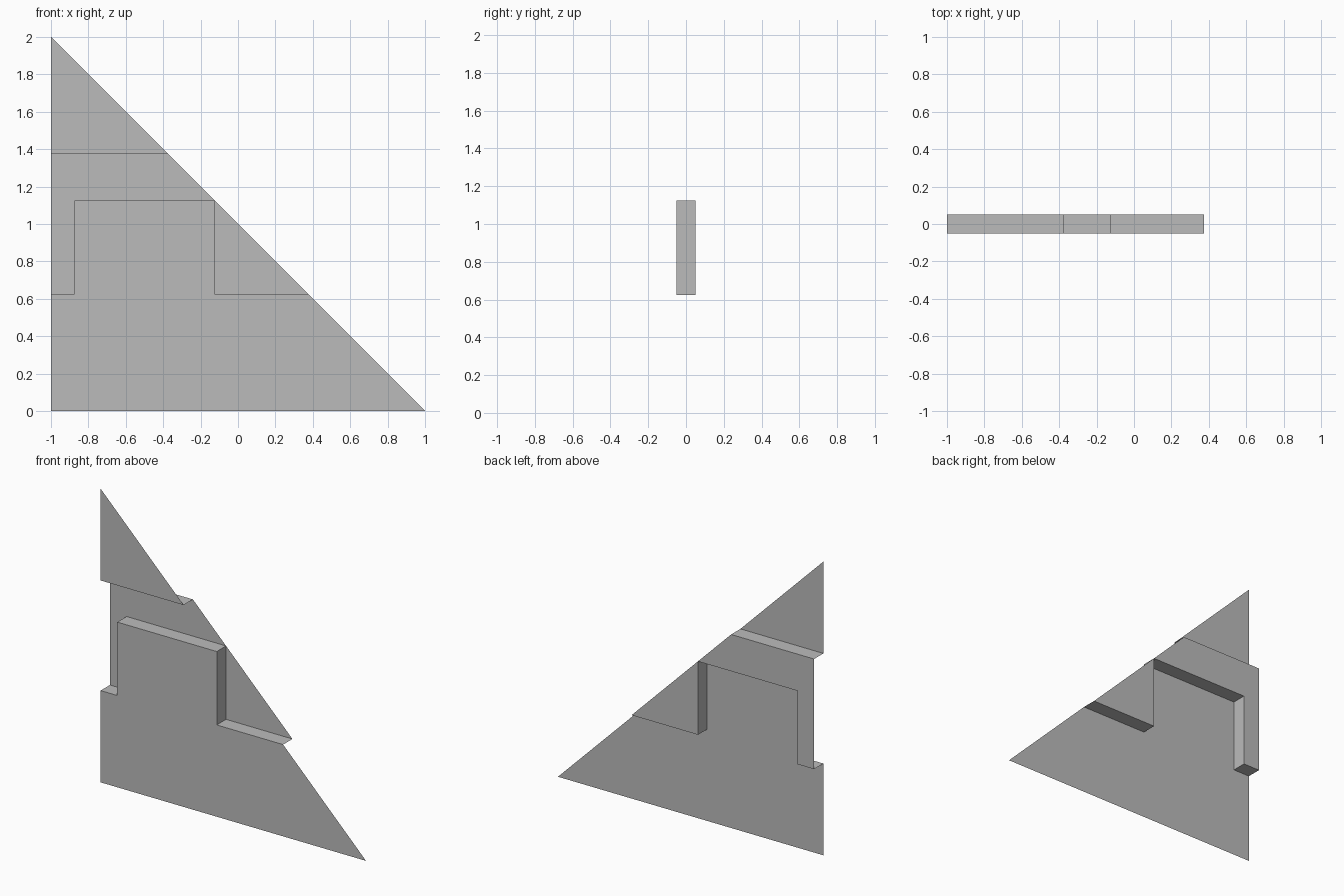
import bpy

cube = bpy.data.objects.get("Cube")
if cube:
    bpy.data.objects.remove(cube, do_unlink=True)

FRONT, BACK = -0.05, 0.05

grey = bpy.data.materials.new("plain grey")
grey.use_nodes = True
colour = (0.5, 0.5, 0.5, 1)
grey.diffuse_color = colour
grey.node_tree.nodes["Principled BSDF"].inputs["Base Color"].default_value = colour


def add_object(name, verts, faces):
    mesh = bpy.data.meshes.new(name)
    mesh.from_pydata(verts, [], faces)
    mesh.materials.append(grey)
    obj = bpy.data.objects.new(name, mesh)
    bpy.context.collection.objects.link(obj)


def panel(name, outline, y):
    """Flat sheet from an x, z outline."""
    add_object(name, [(x, y, z) for x, z in outline], [range(len(outline))])


def ledge(name, path):
    """Strip that joins the front and back sheets along an x, z path."""
    n = len(path)
    verts = [(x, y, z) for y in (FRONT, BACK) for x, z in path]
    add_object(name, verts, [(i, i + 1, n + i + 1, n + i) for i in range(n - 1)])


# Stepped edge shared by the base and the recess
left_step = [(-1, 0.625), (-0.875, 0.625), (-0.875, 1.125), (-0.125, 1.125)]
right_step = [(-0.125, 1.125), (-0.125, 0.625), (0.375, 0.625)]
steps = left_step + right_step[1:]
top_edge = [(-0.375, 1.375), (-1, 1.375)]

# Front sheets
panel("base_panel", [(-1, 0), (1, 0)] + steps[::-1], FRONT)
panel("peak_panel", top_edge[::-1] + [(-1, 2)], FRONT)

# Recessed sheets
panel("middle_recess_panel", left_step + top_edge, BACK)
panel("side_recess_panel", right_step, BACK)

# Connecting ledges
ledge("stepped_ledge", steps)
ledge("upper_ledge", top_edge)
